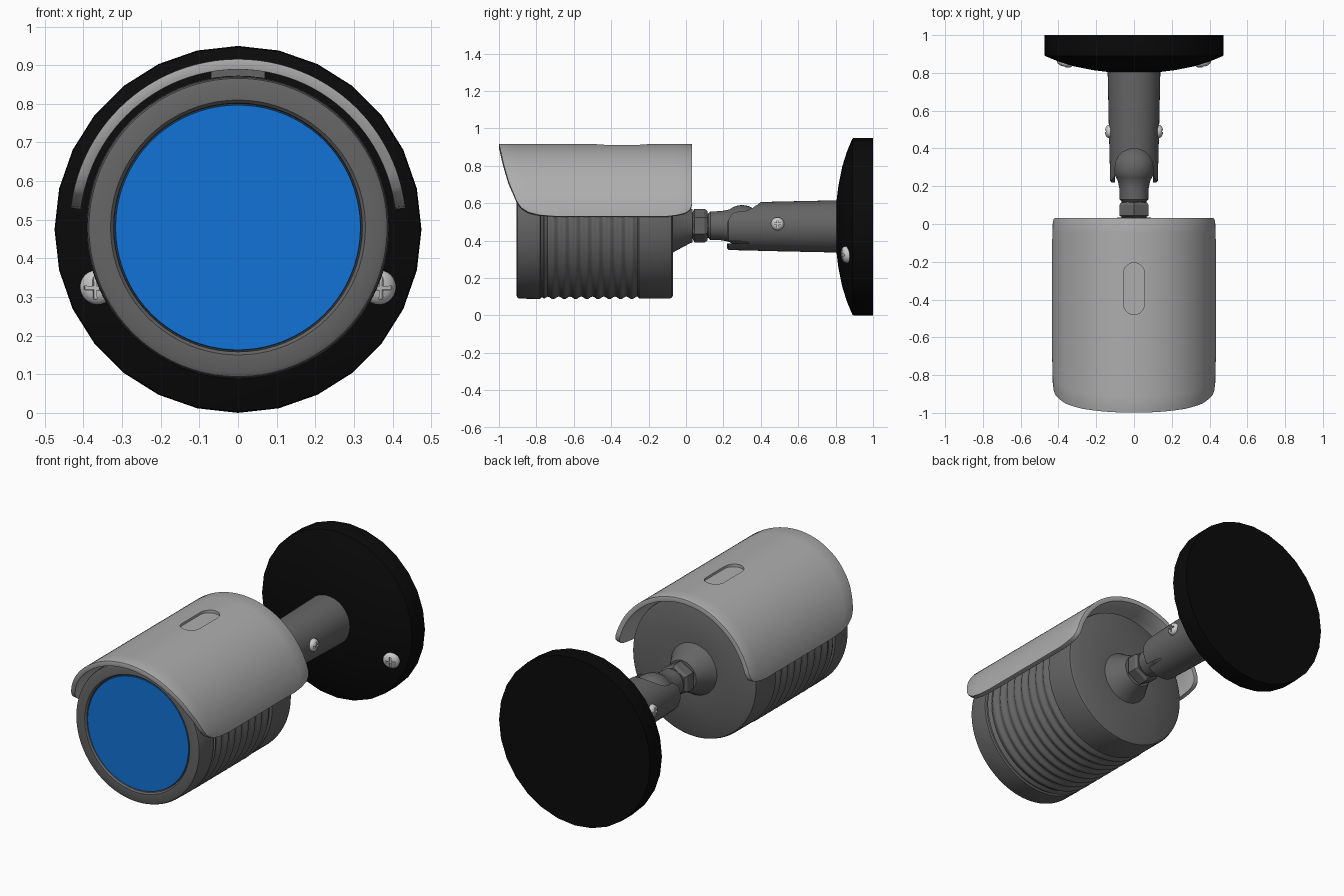
import bpy, bmesh, math
from mathutils import Matrix, Vector

cube = bpy.data.objects.get("Cube")
if cube:
    bpy.data.objects.remove(cube, do_unlink=True)


def material(name, r, g, b):
    m = bpy.data.materials.new(name)
    m.use_nodes = True
    m.diffuse_color = (r, g, b, 1)
    m.node_tree.nodes["Principled BSDF"].inputs["Base Color"].default_value = (r, g, b, 1)
    return m


LIGHT = material("light grey", 0.42, 0.42, 0.42)
DARK = material("dark grey", 0.13, 0.13, 0.13)
BLACK = material("black", 0.003, 0.003, 0.003)
BLUE = material("blue glass", 0.006, 0.17, 0.68)
STEEL = material("screw steel", 0.6, 0.6, 0.6)


def finish(name, bm, mat=None):
    bmesh.ops.remove_doubles(bm, verts=bm.verts, dist=1e-5)
    bmesh.ops.recalc_face_normals(bm, faces=bm.faces)
    me = bpy.data.meshes.new(name)
    bm.to_mesh(me)
    bm.free()
    ob = bpy.data.objects.new(name, me)
    bpy.context.collection.objects.link(ob)
    if mat:
        me.materials.append(mat)
    return ob


def bake(ob):
    """Replace the mesh with its modified result."""
    dg = bpy.context.evaluated_depsgraph_get()
    dg.update()
    me = bpy.data.meshes.new_from_object(ob.evaluated_get(dg))
    ob.modifiers.clear()
    ob.data = me


def cut(ob, *cutters):
    for c in cutters:
        mod = ob.modifiers.new("cut", "BOOLEAN")
        mod.operation, mod.solver, mod.object = "DIFFERENCE", "EXACT", c
    bpy.context.view_layer.update()
    bake(ob)
    for c in cutters:
        bpy.data.objects.remove(c, do_unlink=True)


def smooth(ob, angle=35):
    bpy.ops.object.select_all(action="DESELECT")
    ob.select_set(True)
    bpy.context.view_layer.objects.active = ob
    bpy.ops.object.shade_smooth_by_angle(angle=math.radians(angle))


def lathe(name, profile, mat, sides=64, z=0.0):
    """Turn a (y, radius) profile around the y axis."""
    bm = bmesh.new()
    rings = []
    for y, r in profile:
        rings.append([bm.verts.new((r * math.sin(a), y, z + r * math.cos(a)))
                      for a in (math.tau * i / sides for i in range(sides))])
    for a, b in zip(rings, rings[1:]):
        for i in range(sides):
            j = (i + 1) % sides
            bm.faces.new((a[i], a[j], b[j], b[i]))
    for ring, (y, r) in ((rings[0], profile[0]), (rings[-1], profile[-1])):
        if r > 0:
            bm.faces.new(ring)
    bmesh.ops.remove_doubles(bm, verts=bm.verts, dist=1e-5)
    return finish(name, bm, mat)


def prism(name, outline, depth, mat=None):
    """Extrude a closed 3D outline along a vector."""
    bm = bmesh.new()
    face = bm.faces.new([bm.verts.new(p) for p in outline])
    new = bmesh.ops.extrude_face_region(bm, geom=[face])["geom"]
    bmesh.ops.translate(bm, vec=depth, verts=[v for v in new if isinstance(v, bmesh.types.BMVert)])
    return finish(name, bm, mat)


def box(name, size, centre, mat=None):
    bm = bmesh.new()
    bmesh.ops.create_cube(bm, size=1, matrix=Matrix.Translation(centre) @ Matrix.Diagonal((*size, 1)))
    return finish(name, bm, mat)


def pill(half_width, y0, y1, z, steps=10):
    """Outline of a slot with round ends, lying flat."""
    pts = []
    for cy, start in ((y1 - half_width, 0), (y0 + half_width, math.pi)):
        for i in range(steps + 1):
            a = start + math.pi * i / steps
            pts.append((half_width * math.cos(a), cy + half_width * math.sin(a), z))
    return pts


def interp(table, t):
    for (a, va), (b, vb) in zip(table, table[1:]):
        if t <= b:
            return va + (vb - va) * max(0, t - a) / (b - a)
    return table[-1][1]


AXIS = 0.48

# Camera housing with cooling ribs, rear boss
ribs = [(-0.74 + 0.48 * i / 64, 0.386 - 0.007 * math.cos(math.tau * i / 8)) for i in range(65)]
body = lathe("camera_body",
             [(-0.88, 0), (-0.88, 0.32), (-0.897, 0.322), (-0.905, 0.33), (-0.905, 0.375),
              (-0.9, 0.386), (-0.89, 0.39), (-0.78, 0.392), (-0.775, 0.383), (-0.765, 0.383),
              (-0.76, 0.391)] + ribs +
             [(-0.25, 0.39), (-0.09, 0.39), (-0.077, 0.386), (-0.07, 0.375), (-0.07, 0.145),
              (-0.055, 0.135), (0.01, 0.1), (0.035, 0.088), (0.035, 0)], DARK, 80, AXIS)
smooth(body)
smooth(lathe("front_glass", [(-0.897, 0), (-0.897, 0.317), (-0.875, 0.319), (-0.875, 0)],
             BLUE, 80, AXIS))

# Sun hood: arched sheet trimmed by front and rear edge curves
FRONT = [(0.53, -0.70), (0.536, -0.78), (0.55, -0.84), (0.575, -0.88), (0.61, -0.905),
         (0.72, -0.95), (0.82, -0.978), (0.92, -1.0)]
REAR = [(0.53, -0.10), (0.536, -0.05), (0.548, 0.0), (0.57, 0.025), (0.6, 0.033), (0.92, 0.033)]
R_OUT, COLS, ROWS = 0.436, 72, 12
low = math.acos(0.05 / R_OUT)
bm = bmesh.new()
grid = []
for i in range(COLS + 1):
    a = low * math.sin(math.pi / 2 * (2 * i / COLS - 1))
    x, z = R_OUT * math.sin(a), AXIS + R_OUT * math.cos(a)
    y0, y1 = interp(FRONT, z), interp(REAR, z)
    grid.append([bm.verts.new((x, y0 + (y1 - y0) * j / ROWS, z)) for j in range(ROWS + 1)])
for a, b in zip(grid, grid[1:]):
    for j in range(ROWS):
        bm.faces.new((a[j], a[j + 1], b[j + 1], b[j]))
hood = finish("sun_hood", bm, LIGHT)
if hood.data.polygons[len(hood.data.polygons) // 2].normal.z < 0:
    hood.data.flip_normals()
shell = hood.modifiers.new("thickness", "SOLIDIFY")
shell.thickness, shell.offset = 0.027, -1
edge = hood.modifiers.new("soft_rim", "BEVEL")
edge.width, edge.segments, edge.limit_method = 0.008, 2, "ANGLE"
edge.angle_limit = math.radians(50)
bake(hood)
cut(hood, prism("slot_cutter", pill(0.055, -0.48, -0.205, 0.899), (0, 0, 0.1)))
smooth(hood)
box("hood_spacer", (0.14, 0.4, 0.05), (0, -0.35, 0.87), DARK)

# Lock nut, neck and ball knuckle
nut = lathe("lock_nut", [(0.035, 0.07), (0.045, 0.09), (0.1, 0.09), (0.115, 0.078)], DARK, 6, AXIS)
ball = [(0.3 - 0.11 * math.cos(a), 0.11 * math.sin(a))
        for a in (math.radians(52 + 128 * i / 16) for i in range(17))]
smooth(lathe("knuckle", [(0.03, 0), (0.03, 0.066), (0.12, 0.066), (0.13, 0.076), (0.19, 0.078)] + ball,
             DARK, 40, AXIS))

# Arm with open socket for the knuckle
arm = lathe("arm", [(0.22, 0), (0.22, 0.118), (0.228, 0.126), (0.5, 0.133), (0.83, 0.14), (0.83, 0)],
            DARK, 48, 0.476)
slope = [(0.18, 0.47), (0.222, 0.5), (0.24, 0.535), (0.27, 0.562), (0.32, 0.582), (0.37, 0.597),
         (0.4, 0.63), (0.4, 0.8), (0.18, 0.8)]
cut(arm, prism("lobe_cutter", [(-0.3, y, z) for y, z in slope], (0.6, 0, 0)),
    prism("socket_cutter", pill(0.1, 0.0, 0.4, 0.385), (0, 0, 0.5)))
smooth(arm)

# Domed wall mount
smooth(lathe("wall_mount", [(0.805, 0), (0.805, 0.14), (0.815, 0.22), (0.835, 0.32), (0.86, 0.4),
                            (0.89, 0.472), (0.9, 0.475), (1.0, 0.475), (1.0, 0)], BLACK, 28, 0.475))


# Cross-head screws
def screw(name, radius, place, direction):
    head = lathe(name, [(-0.022, 0), (-0.021, radius * 0.5), (-0.014, radius * 0.85),
                        (-0.004, radius), (0.02, radius), (0.02, 0)], STEEL, 24)
    long, thin = radius * 1.3, radius * 0.22
    cut(head, box("cross_a", (long, 0.02, thin), (0, -0.022, 0)),
        box("cross_b", (thin, 0.02, long), (0, -0.022, 0)))
    head.matrix_world = (Matrix.Translation(place)
                         @ Vector((0, -1, 0)).rotation_difference(Vector(direction)).to_matrix().to_4x4())
    smooth(head)


for side, word in ((1, "left"), (-1, "right")):
    screw("arm_screw_" + word, 0.035, (side * 0.131, 0.49, 0.49), (side, 0, 0))
    screw("mount_screw_" + word, 0.045, (side * 0.365, 0.855, 0.325), (side * 0.3, -1, -0.12))
